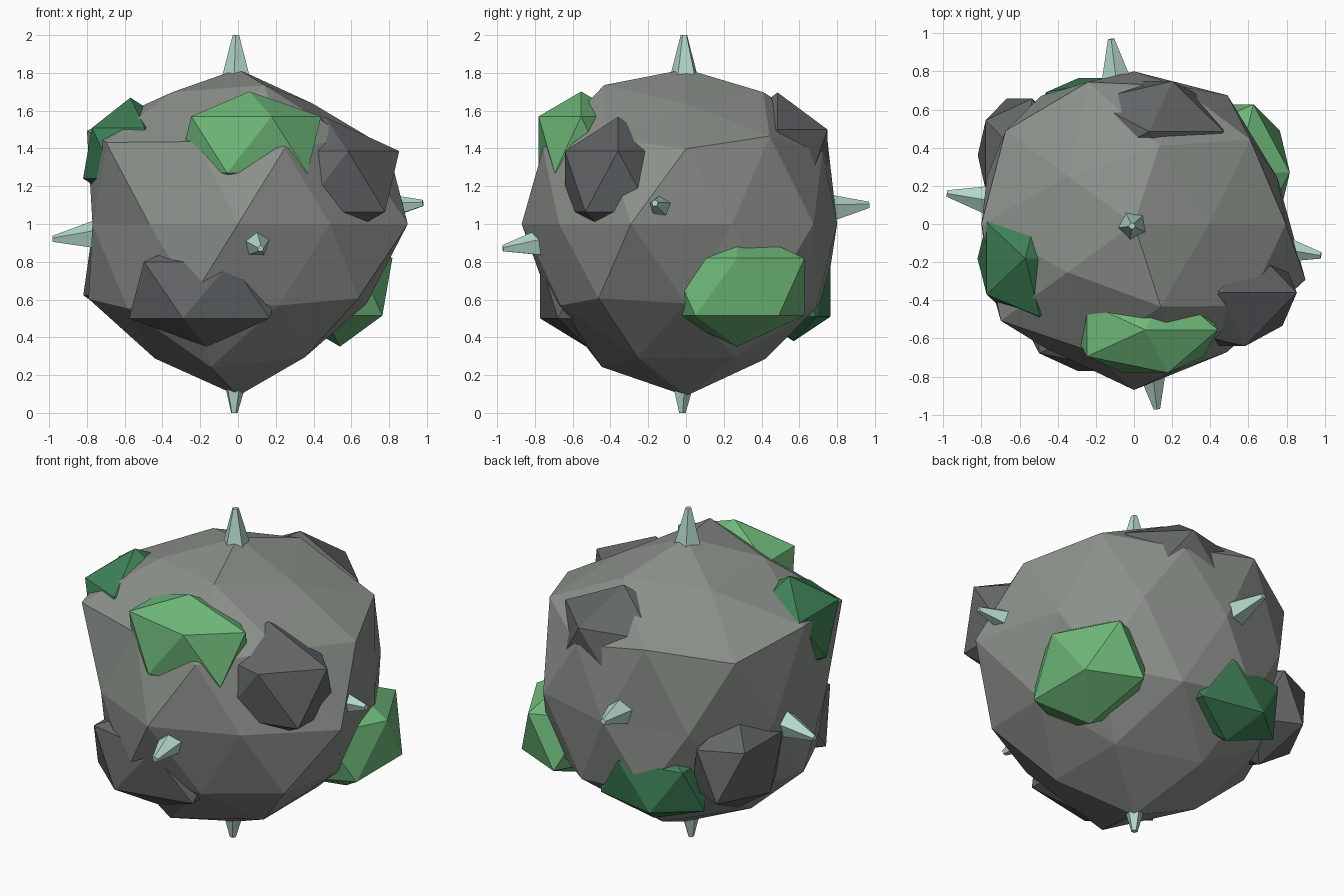
import bpy, bmesh, math
from mathutils import Vector, Matrix

cube = bpy.data.objects.get("Cube")
if cube:
    bpy.data.objects.remove(cube)

CENTRE = Vector((0, 0, 1))


def material(name, rgb):
    m = bpy.data.materials.new(name)
    m.use_nodes = True
    colour = (*rgb, 1)
    m.diffuse_color = colour
    bsdf = m.node_tree.nodes["Principled BSDF"]
    bsdf.inputs["Base Color"].default_value = colour
    bsdf.inputs["Roughness"].default_value = 0.9
    return m


stone = material("grey stone", (0.26, 0.28, 0.255))
dark_stone = material("dark stone", (0.125, 0.133, 0.135))
light_green = material("light green", (0.156, 0.48, 0.19))
deep_green = material("deep green", (0.048, 0.216, 0.093))
crystal = material("pale crystal", (0.456, 0.686, 0.59))


def finish(bm, name, mat):
    mesh = bpy.data.meshes.new(name)
    bm.to_mesh(mesh)
    bm.free()
    mesh.materials.append(mat)
    obj = bpy.data.objects.new(name, mesh)
    bpy.context.collection.objects.link(obj)


def ring_order(v):
    # top to bottom, then around each ring
    return (-round(v.co.z, 1), round(math.degrees(math.atan2(v.co.y, v.co.x))) % 360)


# Boulder: icosphere with an uneven radius, one row per ring from the top
rings = [
    [.82],
    [.75, .82, .81, .82, .865],
    [.885, .92, .94, .83, .86],
    [.89, .85, .93, .965, .89],
    [.79, .834, .8, .83, .81, .81, .8, .87, .83, .945],
    [.85, .87, .885, .86, .88],
    [.8, .85, .85, .85, .82],
    [.83, .84, .837, .89, .83],
    [.91],
]
bm = bmesh.new()
bmesh.ops.create_icosphere(bm, subdivisions=2, radius=1)
radii = [r for ring in rings for r in ring]
for v, r in zip(sorted(bm.verts, key=ring_order), radii):
    v.co = CENTRE + v.co * r
finish(bm, "boulder", stone)


# Lumps: stretched icosahedra sunk into the boulder
def lump(name, mat, centre, size, pole):
    bm = bmesh.new()
    bmesh.ops.create_icosphere(bm, subdivisions=1, radius=1)
    for v in bm.verts:
        if abs(v.co.z) > 0.9:
            v.co.z *= pole
        v.co = Vector(centre) + Matrix.Diagonal(size) @ v.co
    finish(bm, name, mat)


lump("front_moss", light_green, (.06, -.555, 1.42), (.425, .265, .335), .84)
lump("side_moss", light_green, (.54, .27, .667), (.31, .42, .34), .93)
lump("upper_moss", deep_green, (-.57, -.18, 1.375), (.28, .36, .3), .98)
lump("rear_moss", deep_green, (-.185, .57, .64), (.38, .23, .29), .9)
lump("front_left_rock", dark_stone, (.46, -.36, 1.225), (.44, .33, .36), .95)
lump("front_low_rock", dark_stone, (-.165, -.525, .65), (.46, .29, .335), .9)
lump("rear_top_rock", dark_stone, (.08, .485, 1.355), (.437, .31, .325), 1.05)
lump("rear_low_rock", dark_stone, (-.6, .36, .77), (.245, .35, .33), .9)


# Spikes: five-sided crystals pointing outward
def spike(name, tip):
    reach = Vector(tip) - CENTRE
    inner = 0.7
    depth = reach.length - inner
    bm = bmesh.new()
    bmesh.ops.create_cone(bm, cap_ends=True, segments=5,
                          radius1=0.1, radius2=0.018, depth=depth)
    turn = reach.to_track_quat('Z', 'Y').to_matrix().to_4x4()
    place = Matrix.Translation(CENTRE + reach.normalized() * (inner + depth / 2))
    bmesh.ops.transform(bm, matrix=place @ turn, verts=bm.verts)
    finish(bm, name, crystal)


spike("top_spike", (-.01, -.01, 2))
spike("bottom_spike", (-.02, -.02, 0))
spike("front_spike", (.12, -.97, .87))
spike("back_spike", (-.12, .97, 1.1))
spike("right_spike", (-.98, .16, .92))
spike("left_spike", (.98, -.165, 1.11))
